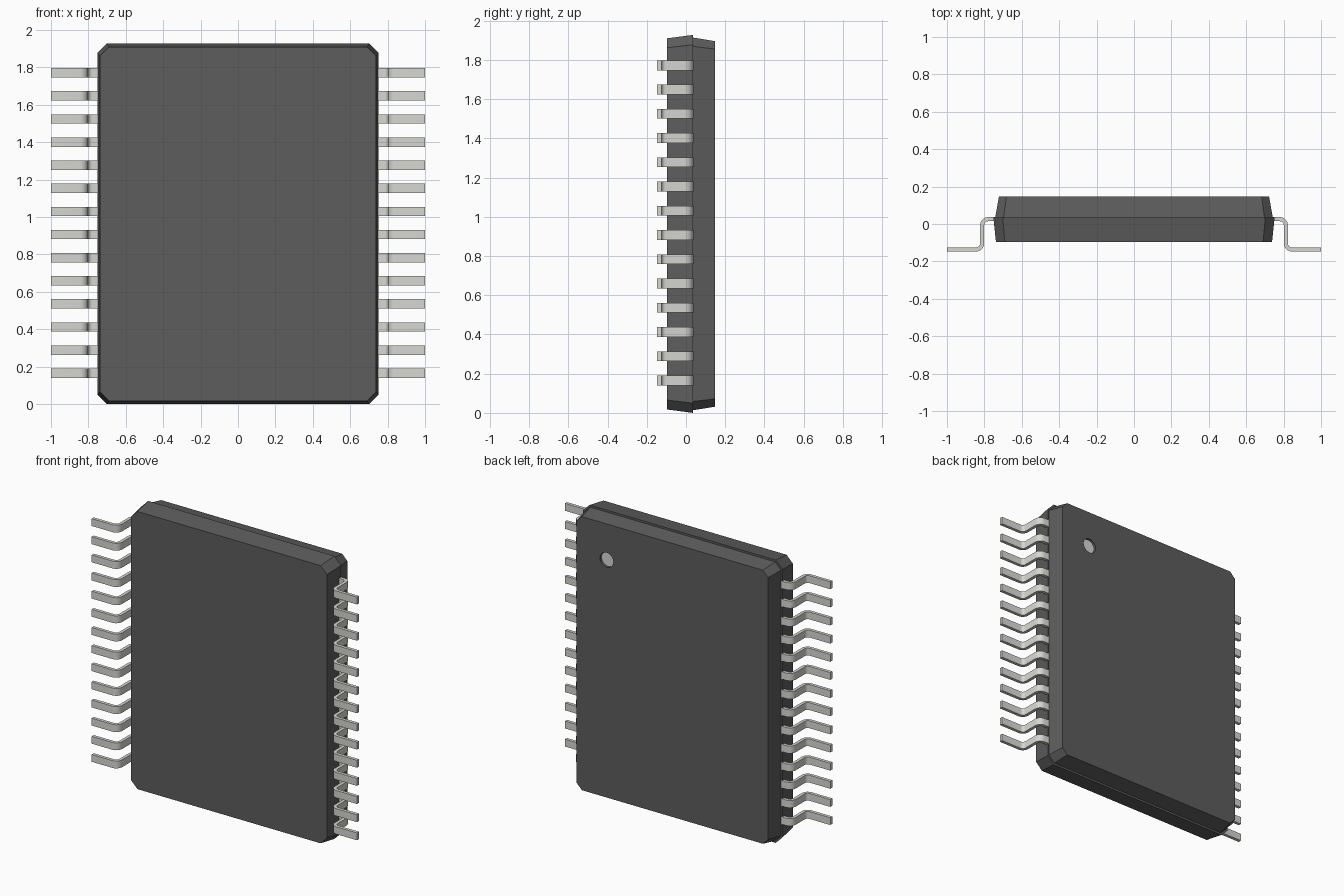
import bpy, bmesh, math
from mathutils import Vector

if "Cube" in bpy.data.objects:
    bpy.data.objects.remove(bpy.data.objects["Cube"])

ZC = 0.9635          # mid height of the package
SPLIT = 0.036        # y of the mould parting line


def material(name, col):
    m = bpy.data.materials.new(name)
    m.diffuse_color = (*col, 1)
    m.use_nodes = True
    m.node_tree.nodes["Principled BSDF"].inputs["Base Color"].default_value = m.diffuse_color
    return m


plastic = material("dark_plastic", (0.11, 0.11, 0.11))
metal = material("pale_metal", (0.68, 0.68, 0.64))


def finish(name, bm, mat):
    bmesh.ops.recalc_face_normals(bm, faces=bm.faces)
    me = bpy.data.meshes.new(name)
    bm.to_mesh(me)
    bm.free()
    me.materials.append(mat)
    ob = bpy.data.objects.new(name, me)
    bpy.context.collection.objects.link(ob)
    return ob


def loft(bm, rings):
    vs = [[bm.verts.new(p) for p in r] for r in rings]
    n = len(vs[0])
    for a, b in zip(vs, vs[1:]):
        for i in range(n):
            bm.faces.new((a[i], a[(i + 1) % n], b[(i + 1) % n], b[i]))
    bm.faces.new(vs[0])
    bm.faces.new(vs[-1])


def octagon(hx, hz, c, y):
    q = [(hx, hz - c), (hx - c, hz), (c - hx, hz), (-hx, hz - c),
         (-hx, c - hz), (c - hx, -hz), (hx - c, -hz), (hx, c - hz)]
    return [(x, y, ZC + z) for x, z in q]


# Two tapered, chamfered halves of the body
def half(name, a, b):
    bm = bmesh.new()
    loft(bm, [octagon(*a), octagon(*b)])
    return finish(name, bm, plastic)


half("body_front_half", (0.738, 0.946, 0.048, -0.097), (0.752, 0.9635, 0.05, SPLIT))
back = half("body_back_half", (0.742, 0.95, 0.045, SPLIT), (0.722, 0.932, 0.04, 0.147))


# Round index dimple in the back face, with a pale floor
def disc(name, y0, y1, r, mat):
    bm = bmesh.new()
    loft(bm, [[(0.495 + r * math.cos(t), y, 1.65 + r * math.sin(t))
               for t in (i * math.tau / 32 for i in range(32))] for y in (y0, y1)])
    return finish(name, bm, mat)


cutter = disc("dimple_cutter", 0.127, 0.2, 0.05, plastic)
cutter.hide_render = True
cutter.hide_viewport = True
cut = back.modifiers.new("dimple", 'BOOLEAN')
cut.operation = 'DIFFERENCE'
cut.solver = 'EXACT'
cut.object = cutter
disc("dimple_floor", 0.12, 0.13, 0.05, metal)

# Gull-wing lead profile: centre line with two rounded bends
T, W, R = 0.022, 0.05, 0.033
TOP, FOOT, XV = 0.026, -0.136, 0.812
path = [((0.70, TOP), 0.0)]
for i in range(7):
    a = math.radians(15 * i)
    path.append(((XV - R + R * math.sin(a), TOP - R + R * math.cos(a)), -a))
for i in range(7):
    a = math.radians(90 - 15 * i)
    path.append(((XV + R - R * math.sin(a), FOOT + R - R * math.cos(a)), -a))
path.append(((1.0, FOOT), 0.0))


def leads(name, side):
    bm = bmesh.new()
    for k in range(14):
        z = 0.165 + k * 0.1236
        rings = []
        for (x, y), ang in path:
            nx, ny = -math.sin(ang) * T / 2, math.cos(ang) * T / 2
            rings.append([Vector((side * (x + s * nx), y + s * ny, z + h * W / 2))
                          for s, h in ((1, 1), (1, -1), (-1, -1), (-1, 1))])
        loft(bm, rings)
    ob = finish(name, bm, metal)
    bpy.ops.object.select_all(action='DESELECT')
    ob.select_set(True)
    bpy.context.view_layer.objects.active = ob
    bpy.ops.object.shade_smooth_by_angle(angle=math.radians(30))


leads("leads_right", 1)
leads("leads_left", -1)
